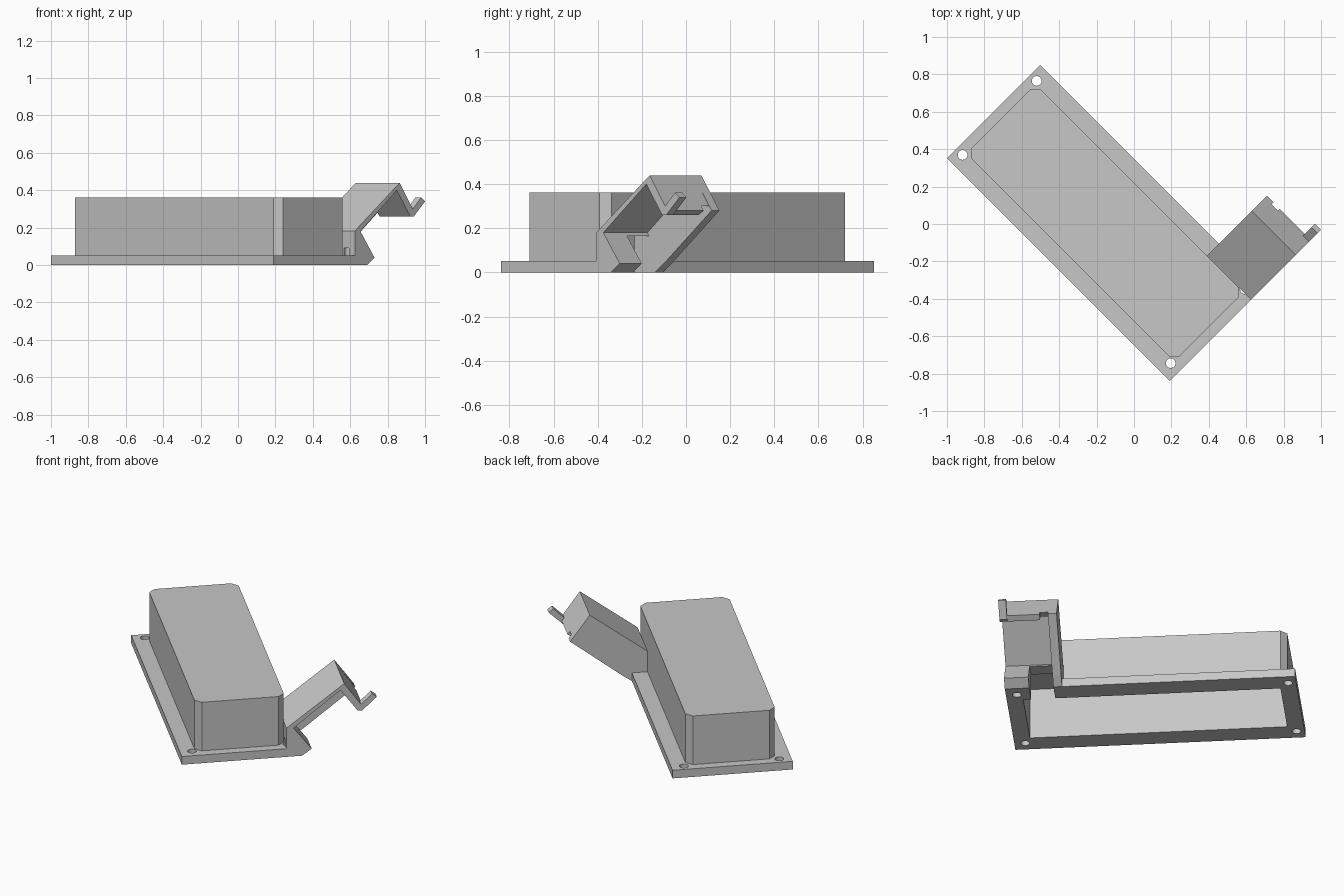
import bpy, bmesh, math
from mathutils import Matrix, Vector

if "Cube" in bpy.data.objects:
    bpy.data.objects.remove(bpy.data.objects["Cube"])

grey = bpy.data.materials.new("light grey plastic")
grey.use_nodes = True
colour = (0.57, 0.57, 0.57, 1)
grey.diffuse_color = colour
grey.node_tree.nodes["Principled BSDF"].inputs["Base Color"].default_value = colour

TURN = Matrix.Rotation(math.radians(-45), 4, 'Z')


def prism(name, points, depth):
    """Extrude a closed outline of 3D points along depth; the part sits turned 45 degrees."""
    bm = bmesh.new()
    face = bm.faces.new([bm.verts.new(p) for p in points])
    out = bmesh.ops.extrude_face_region(bm, geom=[face])
    moved = [g for g in out["geom"] if isinstance(g, bmesh.types.BMVert)]
    bmesh.ops.translate(bm, verts=moved, vec=Vector(depth))
    bmesh.ops.recalc_face_normals(bm, faces=bm.faces)
    mesh = bpy.data.meshes.new(name)
    bm.to_mesh(mesh)
    bm.free()
    mesh.materials.append(grey)
    obj = bpy.data.objects.new(name, mesh)
    obj.matrix_world = TURN
    bpy.context.collection.objects.link(obj)
    return obj


def slab(name, x0, x1, y0, y1, z0, z1, c=0):
    """Upright block, optionally with cut vertical corners."""
    if c:
        ring = [(x0 + c, y0), (x1 - c, y0), (x1, y0 + c), (x1, y1 - c),
                (x1 - c, y1), (x0 + c, y1), (x0, y1 - c), (x0, y0 + c)]
    else:
        ring = [(x0, y0), (x1, y0), (x1, y1), (x0, y1)]
    return prism(name, [(x, y, z0) for x, y in ring], (0, 0, z1 - z0))


def side_profile(name, outline, x0, x1):
    return prism(name, [(x0, y, z) for y, z in outline], (x1 - x0, 0, 0))


def cut(obj, cutters):
    for cutter in cutters:
        mod = obj.modifiers.new("cut " + cutter.name, 'BOOLEAN')
        mod.operation = 'DIFFERENCE'
        mod.solver = 'EXACT'
        mod.object = cutter
        cutter.hide_render = True
        cutter.hide_set(True)


# Mounting flange and hollow housing
FRONT, BACK, WALL = 0.728, 0.396, 0.446
EDGE = 0.2475
flange = slab("flange", -0.956, FRONT, -0.458, EDGE, 0, 0.052)
housing = slab("housing", -0.90, 0.672, -0.368, 0.156, 0.052, 0.362, 0.037)

# Folded latch: foot, sloping arm and turned-down flap
latch_arm = side_profile("latch_arm", [
    (0.156, 0.052), (EDGE, 0.052), (EDGE, 0), (0.304, 0.04), (0.198, 0.18),
    (0.473, 0.40), (0.575, 0.26), (0.608, 0.28), (0.495, 0.44), (0.156, 0.183)],
    WALL, FRONT)
latch_side = side_profile("latch_side_wall", [
    (0.156, 0.052), (EDGE, 0.052), (EDGE, 0), (0.304, 0.04),
    (0.61, 0.28), (0.495, 0.44), (0.156, 0.183)], BACK, WALL)
side_profile("latch_tab", [
    (0.594, 0.30), (0.575, 0.26), (0.601, 0.26), (0.686, 0.34), (0.658, 0.362)],
    0.684, FRONT)

# Cutters: cavity, cable window, flap notch and screw holes
cavity = slab("cavity_cutter", -0.86, 0.632, -0.328, 0.116, -0.1, 0.322)
window = slab("window_cutter", WALL, 0.587, 0.05, 0.4, -0.1, 0.165)
notch = slab("notch_cutter", WALL, 0.495, 0.5, 0.7, 0.2, 0.30)
holes = []
for x in (-0.909, 0.665):
    for y in (-0.387, 0.173):
        ring = [(x + 0.026 * math.cos(a), y + 0.026 * math.sin(a), -0.1)
                for a in (math.tau * i / 24 for i in range(24))]
        holes.append(prism("screw_hole_cutter", ring, (0, 0, 0.19)))

cut(flange, [cavity, window] + holes)
cut(housing, [cavity, window])
cut(latch_arm, [window, notch, holes[-1]])
